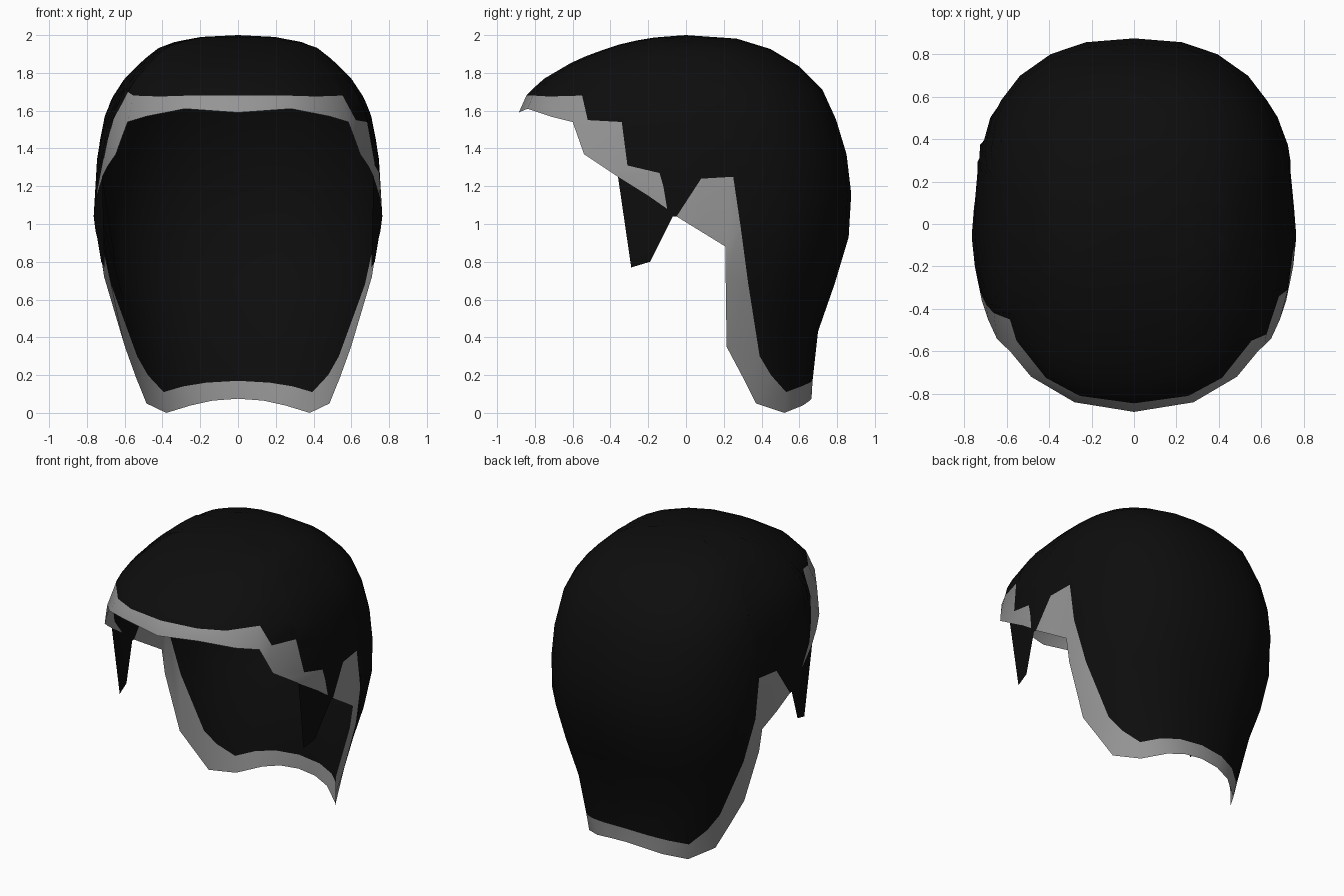
import bpy, bmesh, math

if "Cube" in bpy.data.objects:
    bpy.data.objects.remove(bpy.data.objects["Cube"])

# Body sections: height, half width, front depth, back depth
SECTIONS = [(0, .53, .70, .66), (.17, .57, .70, .67), (.44, .635, .80, .70),
            (.72, .72, .85, .80), (1.03, .765, .89, .89), (1.37, .745, .89, .85),
            (1.60, .70, .885, .78), (1.69, .655, .84, .74), (1.77, .60, .75, .67),
            (1.87, .50, .58, .56), (1.94, .41, .39, .42), (1.965, .33, .30, .36),
            (1.99, .20, .15, .22), (2.0, 0, 0, 0)]
POWER = 2.45
ROWS = 11

# Hairline from front to back (y, z), shared by both sides
EDGE = [(-.89, 1.59), (-.84, 1.61), (-.72, 1.57), (-.60, 1.54), (-.57, 1.455),
        (-.54, 1.37), (-.45, 1.31), (-.36, 1.25), (-.20, 1.15), (-.10, 1.08),
        (-.05, 1.04), (.08, .96), (.21, .88), (.21, .72), (.215, .35),
        (.30, .19), (.37, .05), (.52, 0), (.62, .04), (.655, .065), (.67, .075)]
# Upper limit of the shaved band on the right side
BAND = [(-.845, 1.68), (-.81, 1.68), (-.725, 1.675), (-.55, 1.68), (-.52, 1.55),
        (-.34, 1.54), (-.31, 1.31), (-.14, 1.27), (-.12, 1.20), (-.10, 1.08),
        (-.05, 1.04), (.08, 1.24), (.25, 1.25), (.29, .98), (.33, .68),
        (.39, .30), (.45, .20), (.53, .11), (.61, .14), (.655, .16), (.67, .17)]
# The left temple has a smooth band instead of steps
BAND_LEFT = BAND[:4] + [(-.45, 1.70), (-.42, 1.55), (-.38, 1.42), (-.32, 1.28),
                        (-.20, 1.15)] + BAND[9:]
SIDEBURN = [(-.29, .77), (-.19, .80), (-.07, 1.04)]


def section(z):
    for a, b in zip(SECTIONS, SECTIONS[1:]):
        if z <= b[0]:
            t = (z - a[0]) / (b[0] - a[0])
            return [p + (q - p) * t for p, q in zip(a[1:], b[1:])]
    return [0, 0, 0]


def direction(y, z, middle):
    """Normalised place (u, v) on the section ring for a side-view point."""
    w, front, back = section(z)
    if middle:
        return math.copysign(1, y), 0
    u = max(-1, min(1, y / (front if y < 0 else back)))
    return u, (1 - abs(u) ** POWER) ** (1 / POWER)


def place(u, v, z, side):
    w, front, back = section(z)
    return (side * w * v, u * (front if u < 0 else back), z)


def material(name, value):
    m = bpy.data.materials.new(name)
    m.diffuse_color = (value, value, value, 1)
    m.use_nodes = True
    m.node_tree.nodes["Principled BSDF"].inputs["Base Color"].default_value = m.diffuse_color
    return m


bm = bmesh.new()


def face(points, index, side):
    # Skip collapsed corners, keep outward winding on both sides
    pts = []
    for p in points:
        if all(math.dist(p, q) > 1e-5 for q in pts):
            pts.append(p)
    if len(pts) < 3:
        return
    if side < 0:
        pts.reverse()
    f = bm.faces.new([bm.verts.new(p) for p in pts])
    f.material_index = index
    f.smooth = True


for side, band in ((1, BAND), (-1, BAND_LEFT)):
    last = len(EDGE) - 1
    edge, columns = [], []
    for i, ((ey, ez), (by, bz)) in enumerate(zip(EDGE, band)):
        mid = i in (0, last)
        edge.append(place(*direction(ey, ez, mid), ez, side))
        u, v = direction(by, bz, mid)
        columns.append([place(u, v, bz + (2 - bz) * math.sin(r / ROWS * math.pi / 2), side)
                        for r in range(ROWS)] + [(0, 0, 2.0)])
    for i in range(last):
        a, b = columns[i], columns[i + 1]
        # Shaved band
        face([edge[i], edge[i + 1], b[0], a[0]], 1, side)
        # Dark crown
        for r in range(ROWS):
            face([a[r], b[r], b[r + 1], a[r + 1]], 0, side)
    # Sideburn hanging below the temple
    s = [place(*direction(y, z, False), z, side) for y, z in SIDEBURN]
    face([s[0], s[1], edge[8], edge[7]], 0, side)
    face([s[1], s[2], edge[9], edge[8]], 0, side)
    face([s[2], edge[10], edge[9]], 0, side)

bmesh.ops.remove_doubles(bm, verts=bm.verts, dist=1e-4)
mesh = bpy.data.meshes.new("hair_cap")
bm.to_mesh(mesh)
bm.free()
mesh.materials.append(material("black_hair", .004))
mesh.materials.append(material("grey_shaved_band", .3))
hair = bpy.data.objects.new("hair_cap", mesh)
bpy.context.collection.objects.link(hair)
